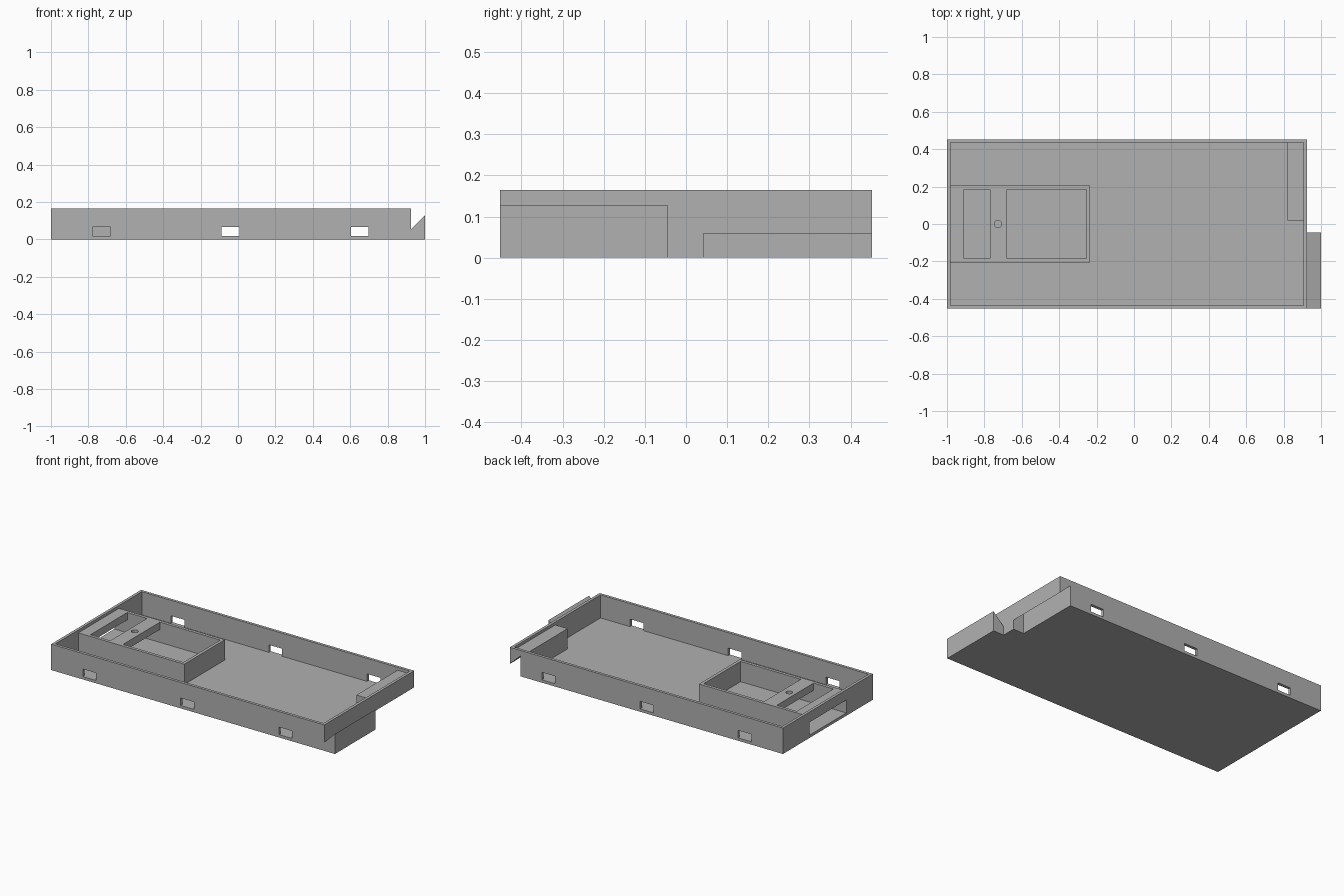
import bpy, bmesh

old = bpy.data.objects.get("Cube")
if old:
    bpy.data.objects.remove(old, do_unlink=True)

grey = bpy.data.materials.new("plain grey")
grey.use_nodes = True
colour = (0.44, 0.44, 0.44, 1)
grey.diffuse_color = colour
grey.node_tree.nodes["Principled BSDF"].inputs["Base Color"].default_value = colour

WALL, FLOOR = 0.018, 0.018
LEFT, RIGHT, HALF, TOP = -1.0, 0.925, 0.4525, 0.165


def prism(name, profile, y0, y1):
    """Extrude an x-z profile along y."""
    bm = bmesh.new()
    face = bm.faces.new([bm.verts.new((x, y0, z)) for x, z in profile])
    ext = bmesh.ops.extrude_face_region(bm, geom=[face])
    moved = [v for v in ext["geom"] if isinstance(v, bmesh.types.BMVert)]
    bmesh.ops.translate(bm, verts=moved, vec=(0, y1 - y0, 0))
    bmesh.ops.recalc_face_normals(bm, faces=bm.faces)
    mesh = bpy.data.meshes.new(name)
    bm.to_mesh(mesh)
    bm.free()
    mesh.materials.append(grey)
    obj = bpy.data.objects.new(name, mesh)
    bpy.context.scene.collection.objects.link(obj)
    return obj


def box(name, x0, x1, y0, y1, z0, z1):
    return prism(name, [(x0, z0), (x1, z0), (x1, z1), (x0, z1)], y0, y1)


def combine(target, tool, operation):
    """Apply a boolean and discard the tool."""
    mod = target.modifiers.new("boolean", 'BOOLEAN')
    mod.object, mod.operation, mod.solver = tool, operation, 'EXACT'
    graph = bpy.context.evaluated_depsgraph_get()
    mesh = bpy.data.meshes.new_from_object(target.evaluated_get(graph))
    target.modifiers.clear()
    target.data = mesh
    bpy.data.objects.remove(tool, do_unlink=True)


def cut(target, *size):
    combine(target, box("cutter", *size), 'DIFFERENCE')


# Open tray
tray = box("tray", LEFT, RIGHT, -HALF, HALF, 0, TOP)
cut(tray, LEFT + WALL, RIGHT - WALL, -HALF + WALL, HALF - WALL, FLOOR, 0.3)

# Raised compartment and the cover over the hook recess
combine(tray, box("compartment", -0.99, -0.235, -0.205, 0.205, 0.01, 0.147), 'UNION')
combine(tray, box("recess_cover", 0.82, 0.915, 0.02, 0.445, 0.01, 0.147), 'UNION')

# Hollow compartment, open through the end wall, with two top openings
cut(tray, -1.1, -0.255, -0.185, 0.185, FLOOR, 0.1)
for x0, x1 in ((-0.91, -0.77), (-0.68, -0.255)):
    cut(tray, x0, x1, -0.185, 0.185, 0.05, 0.2)

# Screw hole in the bridge
bpy.ops.mesh.primitive_cylinder_add(vertices=24, radius=0.02, depth=0.12,
                                    location=(-0.727, 0, 0.13))
combine(tray, bpy.context.object, 'DIFFERENCE')

# Windows in the long walls
for x in (-0.73, -0.04, 0.652):
    for y in (-HALF, HALF):
        cut(tray, x - 0.047, x + 0.047, y - 0.03, y + 0.03, FLOOR, 0.066)

# Recess that receives a neighbouring hook
recess = prism("recess_cutter", [(0.85, -0.1), (0.95, -0.1), (0.95, 0.035), (0.85, 0.13)],
               0.042, 0.5)
combine(tray, recess, 'DIFFERENCE')

# Hook on the end wall
hook = prism("hook", [(0.91, 0), (1, 0), (1, 0.128), (RIGHT, 0.055), (0.91, 0.055)],
             -HALF, -0.045)
combine(tray, hook, 'UNION')

tray.data.materials.clear()
tray.data.materials.append(grey)
for poly in tray.data.polygons:
    poly.material_index = 0
    poly.use_smooth = False
